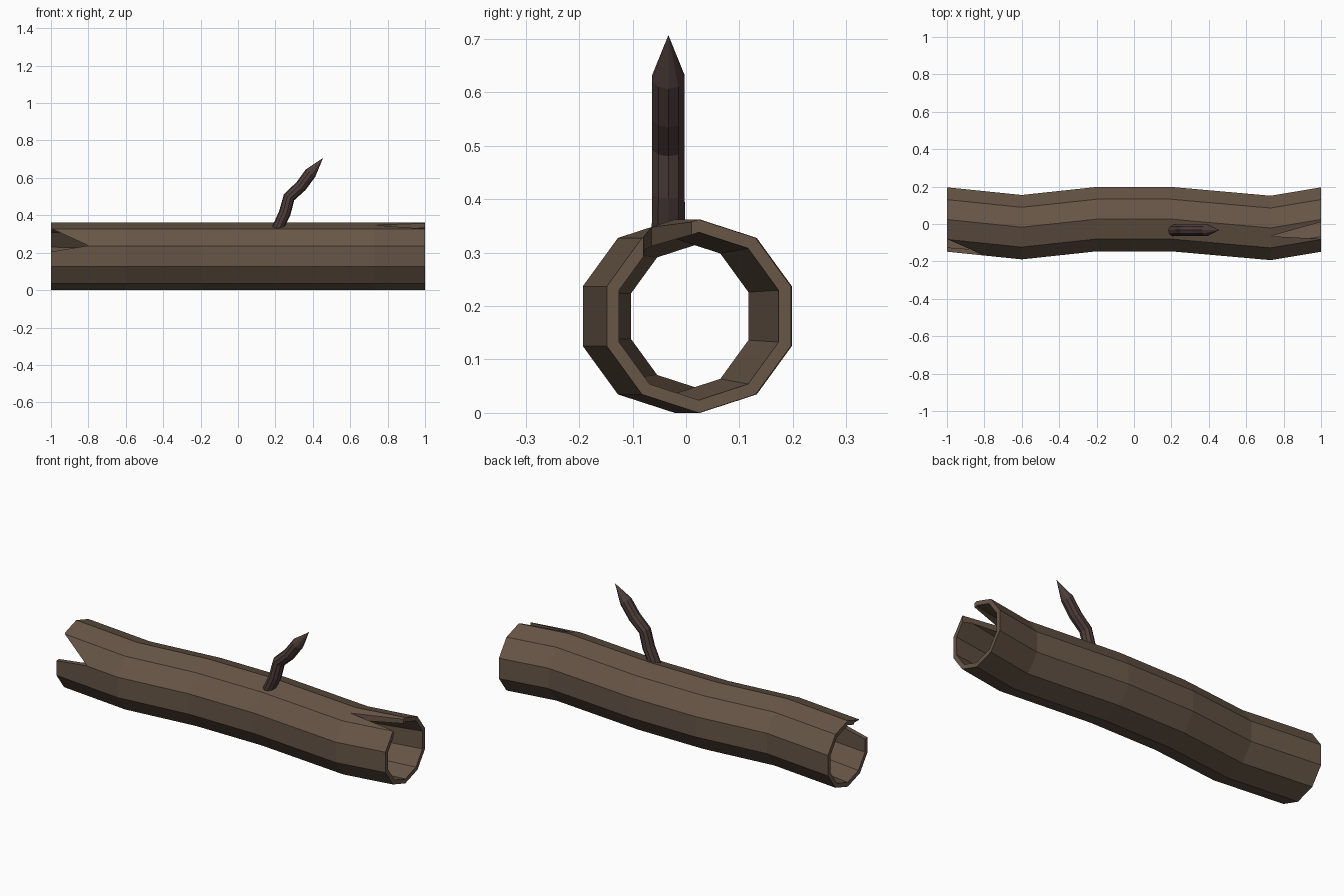
import bpy, bmesh, math
from mathutils import Vector

if "Cube" in bpy.data.objects:
    bpy.data.objects.remove(bpy.data.objects["Cube"])

SIDES = 10


def material(name, rgb):
    m = bpy.data.materials.new(name)
    m.diffuse_color = (*rgb, 1)
    m.use_nodes = True
    m.node_tree.nodes["Principled BSDF"].inputs["Base Color"].default_value = m.diffuse_color
    return m


def make_object(name, bm, mat=None):
    bmesh.ops.recalc_face_normals(bm, faces=bm.faces)
    me = bpy.data.meshes.new(name)
    bm.to_mesh(me)
    bm.free()
    ob = bpy.data.objects.new(name, me)
    bpy.context.collection.objects.link(ob)
    if mat:
        me.materials.append(mat)
    return ob


def ring(bm, center, u, v, r):
    # decagon with flat sides towards +-u and points towards +-v
    out = []
    for k in range(SIDES):
        a = math.radians(18 + 36 * k)
        out.append(bm.verts.new(Vector(center) + r * (math.cos(a) * u + math.sin(a) * v)))
    return out


def bridge(bm, a, b):
    for k in range(SIDES):
        n = (k + 1) % SIDES
        bm.faces.new((a[k], a[n], b[n], b[k]))


def prism(name, tri, offset):
    bm = bmesh.new()
    a = [bm.verts.new(p) for p in tri]
    b = [bm.verts.new(Vector(p) + Vector(offset)) for p in tri]
    bm.faces.new(a)
    bm.faces.new(b)
    for i in range(3):
        j = (i + 1) % 3
        bm.faces.new((a[i], a[j], b[j], b[i]))
    ob = make_object(name, bm)
    ob.hide_render = True
    ob.hide_viewport = False
    return ob


bark = material("bark", (0.135, 0.092, 0.062))
twig = material("twig", (0.075, 0.047, 0.043))
Y, Z = Vector((0, 1, 0)), Vector((0, 0, 1))

# Hollow log: stations (x, centre y, inner radius)
stations = [(-1, 0.024, 0.157), (-0.6, -0.017, 0.145), (-0.2, 0.026, 0.136),
            (0.2, 0.026, 0.136), (0.73, -0.021, 0.145), (1, 0.024, 0.157)]
bm = bmesh.new()
outer = [ring(bm, (x, y, 0.181), Y, Z, 0.181) for x, y, r in stations]
inner = [ring(bm, (x, y, 0.181), Y, Z, r) for x, y, r in stations]
for loops in (outer, inner):
    for a, b in zip(loops, loops[1:]):
        bridge(bm, a, b)
bridge(bm, outer[0], inner[0])
bridge(bm, outer[-1], inner[-1])
log = make_object("hollow_log", bm, bark)

# Splits at both ends
splits = [
    prism("left_split_cutter", [(-0.8, -0.3, 0.238), (-1.1, -0.3, 0.376), (-1.1, -0.3, 0.189)], (0, 0.27, 0)),
    prism("right_split_cutter", [(0.73, -0.065, 0.25), (1.1, 0.038, 0.25), (1.1, -0.085, 0.25)], (0, 0, 0.25)),
]
for c in splits:
    mod = log.modifiers.new(c.name, 'BOOLEAN')
    mod.operation = 'DIFFERENCE'
    mod.solver = 'EXACT'
    mod.object = c
bpy.context.view_layer.objects.active = log
for mod in list(log.modifiers):
    bpy.ops.object.modifier_apply(modifier=mod.name)
for c in splits:
    bpy.data.objects.remove(c)

# Crooked pointed branch
path = [Vector((x, -0.033, z)) for x, z in
        [(0.211, 0.328), (0.25, 0.412), (0.273, 0.497), (0.336, 0.555), (0.388, 0.626)]]
tip = Vector((0.455, -0.033, 0.707))
pts = path + [tip]
bm = bmesh.new()
loops = []
for i, p in enumerate(path):
    if i == 0:
        n = Vector((1, 0, 0))
    else:
        t = ((pts[i + 1] - p).normalized() + (p - pts[i - 1]).normalized()).normalized()
        n = Y.cross(t)
    loops.append(ring(bm, p, Y, n, 0.032 if i else 0.033))
for a, b in zip(loops, loops[1:]):
    bridge(bm, a, b)
bm.faces.new(loops[0])
end = bm.verts.new(tip)
for k in range(SIDES):
    bm.faces.new((loops[-1][k], loops[-1][(k + 1) % SIDES], end))
make_object("branch", bm, twig)
